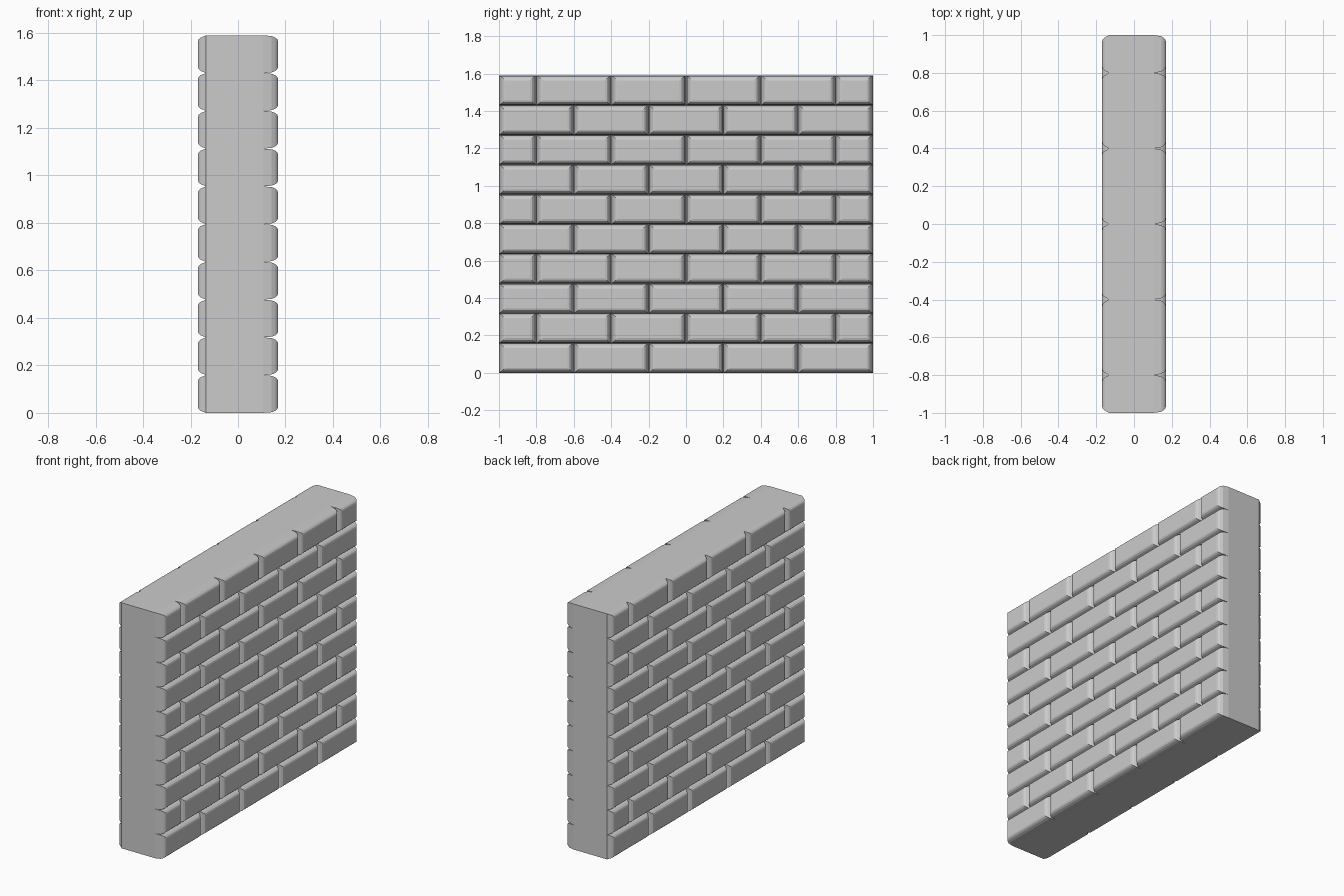
import bpy, bmesh

if "Cube" in bpy.data.objects:
    bpy.data.objects.remove(bpy.data.objects["Cube"])

ROWS, HEIGHT, HALF_LEN = 10, 1.59, 1.0
ROW_H = HEIGHT / ROWS
CORE_BACK, CORE_FRONT = -0.135, 0.105


def finish(bm, name):
    bmesh.ops.recalc_face_normals(bm, faces=bm.faces)
    mesh = bpy.data.meshes.new(name)
    bm.to_mesh(mesh)
    bm.free()
    obj = bpy.data.objects.new(name, mesh)
    bpy.context.collection.objects.link(obj)
    return obj


def add_brick(bm, y0, y1, z0, z1, rings):
    """Raised brick face: stacked rectangles (x, inset along y, inset along z)."""
    prev = None
    for x, iy, iz in rings:
        ring = [bm.verts.new((x, y, z)) for y, z in (
            (y0 + iy, z0 + iz), (y1 - iy, z0 + iz),
            (y1 - iy, z1 - iz), (y0 + iy, z1 - iz))]
        if prev:
            for i in range(4):
                j = (i + 1) % 4
                bm.faces.new((prev[i], prev[j], ring[j], ring[i]))
        prev = ring
    bm.faces.new(prev)


def brick_side(name, sign, base):
    # rounded profile from the mortar groove out to the flat face
    rings = [(sign * x, iy, iz) for x, iy, iz in (
        (base, 0.0, 0.0), (0.142, 0.006, 0.003), (0.157, 0.014, 0.009),
        (0.166, 0.023, 0.017), (0.169, 0.034, 0.026))]
    bm = bmesh.new()
    for r in range(ROWS):
        # running bond: alternate rows shift by half a brick
        joints = [-0.6, -0.2, 0.2, 0.6] if r % 2 == 0 else [-0.8, -0.4, 0.0, 0.4, 0.8]
        ends = [-HALF_LEN] + joints + [HALF_LEN]
        for y0, y1 in zip(ends, ends[1:]):
            add_brick(bm, y0, y1, r * ROW_H, (r + 1) * ROW_H, rings)
    finish(bm, name)


# Solid wall core between the two brick faces
bm = bmesh.new()
bmesh.ops.create_cube(bm, size=1)
for v in bm.verts:
    v.co.x = CORE_FRONT if v.co.x > 0 else CORE_BACK
    v.co.y *= 2 * HALF_LEN
    v.co.z = (v.co.z + 0.5) * HEIGHT
finish(bm, "wall_core")

# Brick faces on both sides
brick_side("bricks_right", 1, CORE_FRONT)
brick_side("bricks_left", -1, -CORE_BACK)
